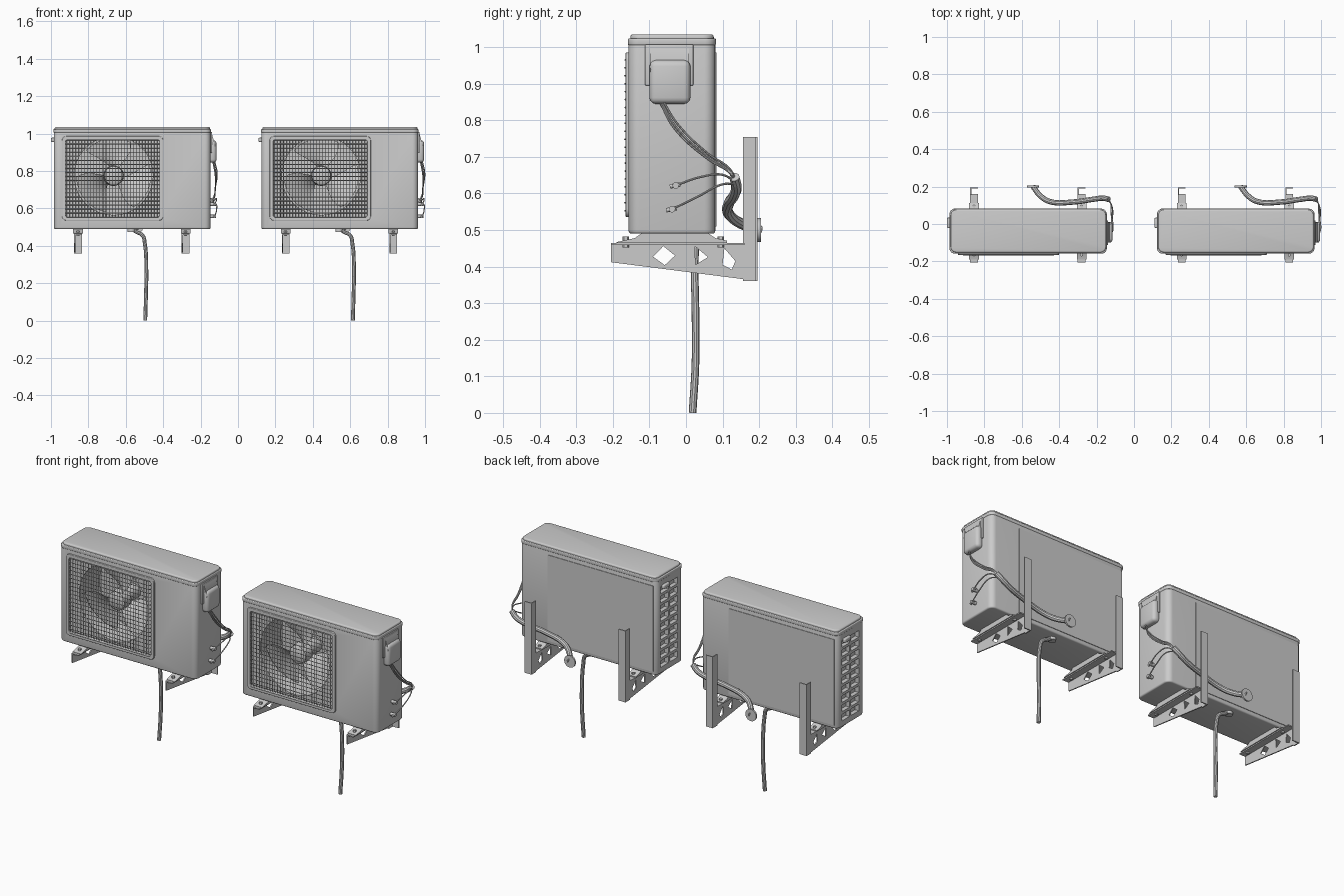
import bpy, bmesh, math
from mathutils import Matrix, Vector

if "Cube" in bpy.data.objects:
    bpy.data.objects.remove(bpy.data.objects["Cube"])

parts = []
FRONT = Matrix(((1, 0, 0, 0), (0, 0, -1, 0), (0, 1, 0, 0), (0, 0, 0, 1)))  # sketch xy -> world xz
SIDE = Matrix(((0, 0, 1, 0), (1, 0, 0, 0), (0, 1, 0, 0), (0, 0, 0, 1)))    # sketch xy -> world yz

def add(name, mesh, smooth=True, keep=True):
    ob = bpy.data.objects.new(name, mesh)
    bpy.context.collection.objects.link(ob)
    if smooth:
        bpy.ops.object.select_all(action='DESELECT')
        ob.select_set(True)
        bpy.context.view_layer.objects.active = ob
        bpy.ops.object.shade_smooth_by_angle(angle=math.radians(35))
    if keep:
        parts.append(ob)
    return ob

def from_bm(name, bm, **kw):
    bmesh.ops.recalc_face_normals(bm, faces=bm.faces)
    me = bpy.data.meshes.new(name)
    bm.to_mesh(me)
    bm.free()
    return add(name, me, **kw)

def bm_box(bm, lo, hi):
    lo, hi = Vector(lo), Vector(hi)
    m = Matrix.Translation((lo + hi) / 2) @ Matrix.Diagonal((*(hi - lo), 1))
    return bmesh.ops.create_cube(bm, size=1, matrix=m)

def box(name, lo, hi, upright=0, r=0, **kw):
    bm = bmesh.new()
    bm_box(bm, lo, hi)
    if upright:
        es = [e for e in bm.edges if abs(e.verts[0].co.z - e.verts[1].co.z) > 1e-5]
        bmesh.ops.bevel(bm, geom=es, offset=upright, segments=6, profile=0.5, affect='EDGES')
    if r:
        es = [e for e in bm.edges if e.calc_face_angle(0) > 1]
        bmesh.ops.bevel(bm, geom=es, offset=r, segments=3, profile=0.5, affect='EDGES')
    return from_bm(name, bm, **kw)

def rod(name, a, b, r1, r2=None, seg=24, **kw):
    a, b = Vector(a), Vector(b)
    m = Matrix.Translation((a + b) / 2) @ (b - a).to_track_quat('Z', 'Y').to_matrix().to_4x4()
    bm = bmesh.new()
    bmesh.ops.create_cone(bm, cap_ends=True, segments=seg, radius1=r1,
                          radius2=r1 if r2 is None else r2, depth=(b - a).length, matrix=m)
    return from_bm(name, bm, **kw)

def curve_mesh(name, cu, mat=None):
    ob = bpy.data.objects.new(name, cu)
    bpy.context.collection.objects.link(ob)
    dg = bpy.context.evaluated_depsgraph_get()
    me = bpy.data.meshes.new_from_object(ob.evaluated_get(dg))
    bpy.data.objects.remove(ob)
    if mat:
        me.transform(mat)
    return add(name, me)

def tubes(name, paths, r, smooth=True, res=2):
    cu = bpy.data.curves.new(name, 'CURVE')
    cu.dimensions, cu.bevel_depth, cu.bevel_resolution, cu.use_fill_caps = '3D', r, res, True
    for pts in paths:
        sp = cu.splines.new('BEZIER' if smooth else 'POLY')
        sp.resolution_u = 8
        target = sp.bezier_points if smooth else sp.points
        target.add(len(pts) - 1)
        for p, co in zip(target, pts):
            if smooth:
                p.co = co
                p.handle_left_type = p.handle_right_type = 'AUTO'
            else:
                p.co = (*co, 1)
    return curve_mesh(name, cu)

def plate(name, loops, thick, mat, bevel=0):
    cu = bpy.data.curves.new(name, 'CURVE')
    cu.dimensions, cu.fill_mode, cu.extrude, cu.bevel_depth = '2D', 'BOTH', thick / 2, bevel
    cu.bevel_resolution = 2
    for pts in loops:
        sp = cu.splines.new('POLY')
        sp.points.add(len(pts) - 1)
        for p, (x, y) in zip(sp.points, pts):
            p.co = (x, y, 0, 1)
        sp.use_cyclic_u = True
    return curve_mesh(name, cu, mat)

def round_rect(x0, y0, x1, y1, r):
    out = []
    for i, (cx, cy) in enumerate([(x1 - r, y1 - r), (x0 + r, y1 - r), (x0 + r, y0 + r), (x1 - r, y0 + r)]):
        for k in range(6):
            a = math.pi / 2 * (i + k / 5)
            out.append((cx + r * math.cos(a), cy + r * math.sin(a)))
    return out

# casing with front recess, fan well and side vents cut in
FX, FZ = -0.665, 0.775
casing = box("casing", (-0.985, -0.157, 0.49), (-0.147, 0.08, 1.016), upright=0.03, r=0.008, smooth=False)
vents = bmesh.new()
for row in range(9):
    for y in (-0.105, -0.025):
        z = 0.525 + row * 0.051
        bm_box(vents, (-1.0, y, z), (-0.962, y + 0.068, z + 0.036))
cutters = [
    box("recess_cutter", (-0.93, -0.25, 0.547), (-0.412, -0.14, 0.974), keep=False),
    rod("well_cutter", (FX, -0.145, FZ), (FX, 0.04, FZ), 0.21, seg=48, keep=False),
    from_bm("vent_cutter", vents, keep=False)]
for c in cutters:
    c.hide_render = True
    m = casing.modifiers.new("cut", 'BOOLEAN')
    m.object, m.operation, m.solver = c, 'DIFFERENCE', 'EXACT'
dg = bpy.context.evaluated_depsgraph_get()
cut_mesh = bpy.data.meshes.new_from_object(casing.evaluated_get(dg))
parts.remove(casing)
for o in cutters + [casing]:
    bpy.data.objects.remove(o)
add("casing", cut_mesh)

box("lid", (-0.98, -0.152, 1.008), (-0.15, 0.076, 1.035), upright=0.03, r=0.007)
box("lid_rim", (-0.987, -0.159, 1.005), (-0.145, 0.082, 1.024), upright=0.03, r=0.004)
box("back_panel", (-0.965, 0.07, 0.51), (-0.32, 0.083, 0.985))
box("left_handle", (-1.0, -0.022, 0.955), (-0.98, 0.034, 0.978), r=0.006)

# front guard: frame, wires
plate("guard_frame", [round_rect(-0.938, 0.538, -0.403, 0.983, 0.02),
                      round_rect(-0.924, 0.552, -0.417, 0.969, 0.012)], 0.012,
      Matrix.Translation((0, -0.156, 0)) @ FRONT, bevel=0.003)
across = [[(-0.928, -0.15, z), (-0.912, -0.167, z), (-0.43, -0.167, z), (-0.414, -0.15, z)]
          for z in (0.553 + i * 0.0217 for i in range(20))]
upright = [[(x, -0.15, 0.547), (x, -0.163, 0.56), (x, -0.163, 0.962), (x, -0.15, 0.975)]
           for x in (-0.915 + i * 0.0161 for i in range(31))]
tubes("guard_cross_wires", across, 0.0022, smooth=False, res=0)
tubes("guard_upright_wires", upright, 0.0014, smooth=False, res=0)

# fan
rod("fan_hub", (FX, -0.06, FZ), (FX, -0.115, FZ), 0.055, 0.05, seg=32)
rod("fan_hub_cap", (FX, -0.115, FZ), (FX, -0.123, FZ), 0.05, 0.035, seg=32)
rod("fan_motor", (FX, 0.04, FZ), (FX, -0.06, FZ), 0.04)
bm = bmesh.new()
NR, NA = 6, 10
for b in range(3):
    grid = []
    for i in range(NR + 1):
        t = i / NR
        rad = 0.045 + 0.155 * t
        row = []
        for j in range(NA + 1):
            s = j / NA
            a = math.radians(-35 + 120 * b + 15 * t + (s - 0.5) * (55 + 25 * math.sin(math.pi * t * 0.7)))
            row.append(bm.verts.new((FX + rad * math.cos(a), -0.105 + 0.06 * s, FZ + rad * math.sin(a))))
        grid.append(row)
    for i in range(NR):
        for j in range(NA):
            bm.faces.new((grid[i][j], grid[i + 1][j], grid[i + 1][j + 1], grid[i][j + 1]))
bmesh.ops.solidify(bm, geom=bm.faces[:], thickness=0.003)
from_bm("fan_blades", bm)

# terminal cover on the right side
box("cover_base", (-0.155, -0.112, 0.895), (-0.139, 0.02, 1.008), r=0.003)
plate("cover_hood", [[(-0.15, 0.92), (-0.126, 0.925), (-0.122, 0.938), (-0.14, 1.0), (-0.15, 1.0)]],
      0.106, Matrix.Translation((0, -0.045, 0)) @ FRONT)
box("cover_box", (-0.16, -0.1, 0.845), (-0.115, 0.012, 0.965), r=0.017)

# service valves, pipes and cables
for nm, y, z in (("upper", -0.028, 0.622), ("lower", -0.038, 0.557)):
    rod(nm + "_valve", (-0.15, y, z), (-0.118, y, z), 0.009, seg=12)
    rod(nm + "_valve_cap", (-0.128, y - 0.016, z - 0.003), (-0.128, y + 0.012, z + 0.003), 0.006, seg=12)
tubes("valve_pipes", [[(-0.125, -0.028, 0.622), (-0.115, 0.04, 0.645), (-0.12, 0.1, 0.651), (-0.14, 0.135, 0.63)],
                      [(-0.125, -0.038, 0.557), (-0.115, 0.03, 0.59), (-0.12, 0.1, 0.625), (-0.145, 0.135, 0.625)]], 0.003)
tubes("cables", [[(-0.13 + d, -0.066 + d, 0.848), (-0.118 + d, -0.03 + d, 0.785 + d), (-0.122, 0.06, 0.70 + 1.5 * d),
                  (-0.128, 0.12, 0.66 + d), (-0.15, 0.138, 0.625)] for d in (0, 0.006, -0.004)], 0.0032)
tubes("pipe_bundle", [[(-0.135, 0.132, 0.645), (-0.165, 0.138, 0.62), (-0.22, 0.132, 0.596), (-0.32, 0.118, 0.575),
                       (-0.45, 0.12, 0.54), (-0.5, 0.15, 0.518), (-0.54, 0.2, 0.5)]], 0.0145, res=3)
rod("wall_collar", (-0.54, 0.196, 0.5), (-0.54, 0.205, 0.5), 0.033)
tubes("drain_hose", [[(-0.57, 0.03, 0.492), (-0.545, 0.03, 0.475), (-0.51, 0.026, 0.455), (-0.498, 0.024, 0.41),
                      (-0.49, 0.026, 0.27), (-0.492, 0.026, 0.14), (-0.496, 0.018, 0.0)]], 0.0105, res=3)
rod("drain_elbow", (-0.57, 0.03, 0.475), (-0.57, 0.03, 0.495), 0.02, seg=16)

# wall brackets with pierced webs, plus casing feet
for nm, cx in (("left", -0.855), ("right", -0.28)):
    web = [(-0.205, 0.465), (0.17, 0.465), (0.17, 0.364), (-0.205, 0.412)]
    holes = [[(-0.09, 0.427), (-0.062, 0.456), (-0.03, 0.43), (-0.058, 0.404)],
             [(0.024, 0.456), (0.06, 0.426), (0.026, 0.405)],
             [(0.105, 0.45), (0.135, 0.415), (0.125, 0.392), (0.1, 0.405)]]
    plate(nm + "_bracket_web", [web] + holes, 0.006, Matrix.Translation((cx - 0.018, 0, 0)) @ SIDE)
    box(nm + "_bracket_flange", (cx - 0.021, -0.205, 0.459), (cx + 0.021, 0.16, 0.465))
    box(nm + "_post_back", (cx - 0.021, 0.19, 0.36), (cx + 0.021, 0.196, 0.755))
    box(nm + "_post_side", (cx - 0.021, 0.156, 0.36), (cx - 0.015, 0.194, 0.755))
    plate(nm + "_foot", [[(-0.19, 0.467), (-0.14, 0.478), (-0.12, 0.492), (0.06, 0.492), (0.08, 0.478),
                          (0.112, 0.471), (0.112, 0.465), (-0.19, 0.465)]], 0.052,
          Matrix.Translation((cx, 0, 0)) @ SIDE)
    for y in (-0.165, 0.095):
        rod(nm + "_foot_bolt", (cx, y, 0.452), (cx, y, 0.482), 0.009, seg=6)

# second identical unit to the right
for ob in list(parts):
    twin = ob.copy()
    twin.name = "second_" + ob.name
    twin.location.x += 1.11
    bpy.context.collection.objects.link(twin)
